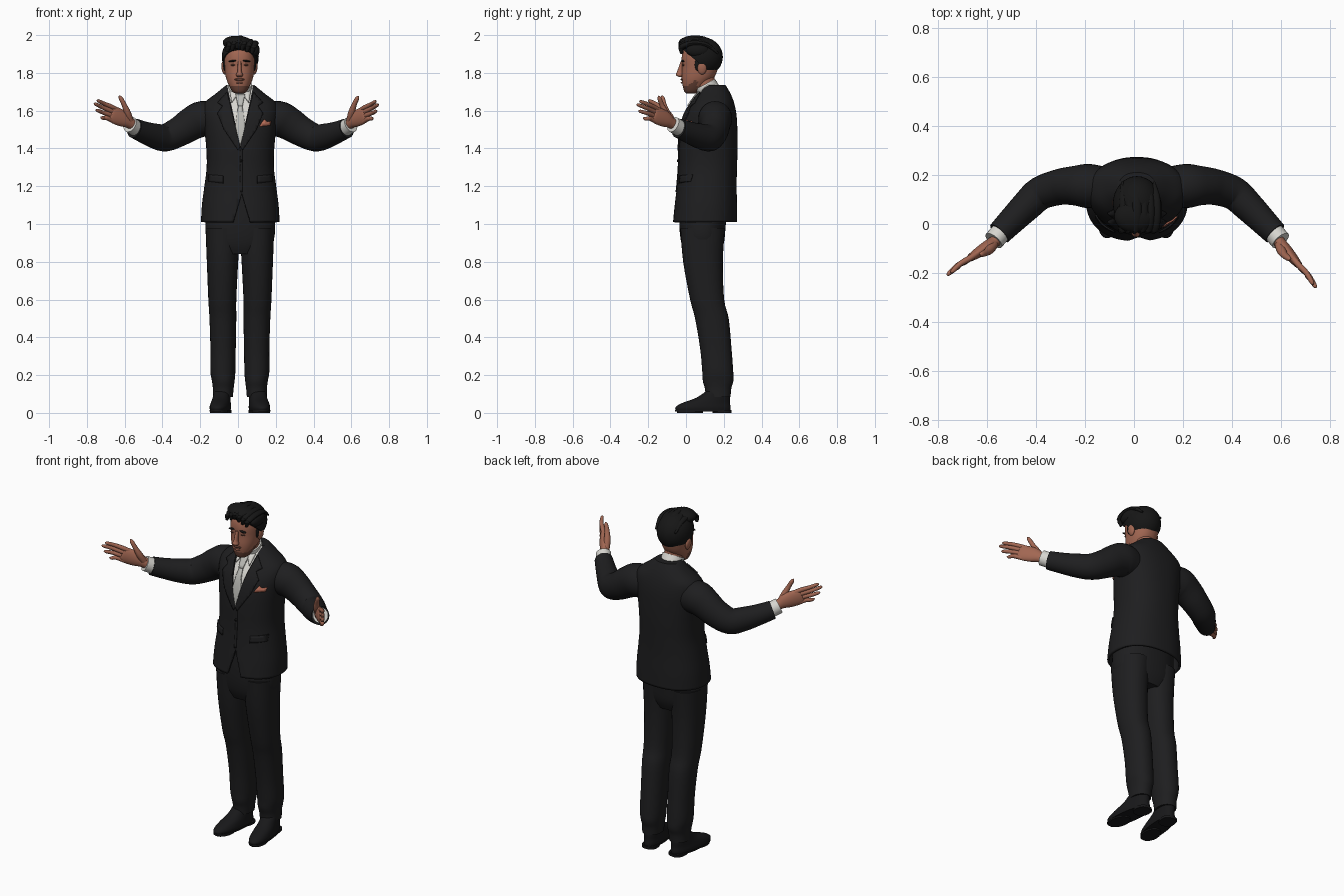
import bpy, bmesh, math
from mathutils import Vector, Matrix
from mathutils.bvhtree import BVHTree

if "Cube" in bpy.data.objects:
    bpy.data.objects.remove(bpy.data.objects["Cube"], do_unlink=True)
MID = 0.012
parts = []


def material(name, r, g, b):
    m = bpy.data.materials.new(name)
    m.use_nodes = True
    m.diffuse_color = (r, g, b, 1)
    bsdf = m.node_tree.nodes["Principled BSDF"]
    bsdf.inputs["Base Color"].default_value = (r, g, b, 1)
    bsdf.inputs["Roughness"].default_value = 0.8
    return m


SUIT = material("suit charcoal", .013, .013, .014)
HAIR = material("hair black", .008, .008, .008)
SHOE = material("shoe black", .009, .009, .01)
SKIN = material("skin", .36, .135, .085)
BEARD = material("stubble brown", .15, .06, .04)
SHIRT = material("shirt white", .68, .67, .63)
TIE = material("tie pale grey", .5, .5, .47)
SQUARE = material("pocket square coral", .5, .16, .1)


def finish(bm, name, *mats):
    mesh = bpy.data.meshes.new(name)
    bm.to_mesh(mesh)
    bm.free()
    ob = bpy.data.objects.new(name, mesh)
    bpy.context.collection.objects.link(ob)
    for m in mats:
        mesh.materials.append(m)
    parts.append(ob)
    return ob


def resample(secs, n):
    """Smooth curve through the sections."""
    out = []
    for i in range(len(secs) - 1):
        p = [secs[max(0, min(len(secs) - 1, i + k))] for k in (-1, 0, 1, 2)]
        for j in range(n):
            t = j / n
            out.append([(2 * b + (c - a) * t + (2*a - 5*b + 4*c - d) * t * t
                         + (3*b - a - 3*c + d) * t**3) / 2 for a, b, c, d in zip(*p)])
    return out + [list(secs[-1])]


def loft_bm(secs, up=None, e=2, seg=24, n=4, caps=(True, True)):
    """Rings of (x, y, z, half width, half depth); level rings unless up is given."""
    bm = bmesh.new()
    pts = resample(secs, n)
    rings = []
    for i, p in enumerate(pts):
        u, v = Vector((1, 0, 0)), Vector((0, 1, 0))
        if up is not None:
            t = Vector(pts[min(i + 1, len(pts) - 1)][:3]) - Vector(pts[max(i - 1, 0)][:3])
            u = t.cross(Vector(up)).normalized()
            v = u.cross(t).normalized()
        ring = []
        for k in range(seg):
            c, s = (f(2 * math.pi * k / seg) for f in (math.cos, math.sin))
            c, s = (math.copysign(abs(q) ** (2 / e), q) for q in (c, s))
            ring.append(bm.verts.new(Vector(p[:3]) + u * c * max(p[3], .001) + v * s * max(p[4], .001)))
        rings.append(ring)
    for a, b in zip(rings, rings[1:]):
        for k in range(seg):
            bm.faces.new((a[k], a[(k + 1) % seg], b[(k + 1) % seg], b[k]))
    for use, ring in zip(caps, (rings[0], rings[-1])):
        if use:
            bm.faces.new(ring)
    bmesh.ops.recalc_face_normals(bm, faces=bm.faces)
    return bm


def loft(name, secs, mat, **kw):
    return finish(loft_bm(secs, **kw), name, mat)


def ball(name, loc, radii, mat, cut=None, rot=0):
    bm = bmesh.new()
    mtx = Matrix.Translation(loc) @ Matrix.Rotation(rot, 4, 'Y') @ Matrix.Diagonal((*radii, 1))
    bmesh.ops.create_uvsphere(bm, u_segments=32, v_segments=20, radius=1, matrix=mtx)
    if cut:
        bmesh.ops.bisect_plane(bm, geom=bm.verts[:] + bm.edges[:] + bm.faces[:],
                               plane_co=cut[0], plane_no=cut[1], clear_inner=True)
        bmesh.ops.holes_fill(bm, edges=bm.edges[:])
    return finish(bm, name, mat)


def slice_front(bm, co, no):
    fs = [f for f in bm.faces if f.calc_center_median().y < .13]
    geom = fs + list({e for f in fs for e in f.edges}) + list({v for f in fs for v in f.verts})
    bmesh.ops.bisect_plane(bm, geom=geom, plane_co=co, plane_no=no)


# Jacket body, with a shirt opening cut at the chest and a cutaway at the hem
bm = loft_bm([(MID, y, z, a, b) for z, y, a, b in (
    (1.01, .10, .208, .17), (1.1, .105, .203, .165), (1.2, .11, .19, .158),
    (1.3, .115, .178, .155), (1.4, .118, .18, .155), (1.5, .122, .19, .15),
    (1.58, .13, .2, .137), (1.64, .142, .19, .113), (1.69, .15, .13, .086),
    (1.735, .15, .075, .06))], e=2.3, seg=64, n=5, caps=(False, True))
V_TIP, HEM_TIP = Vector((MID, 0, 1.41)), Vector((MID + .008, 0, 1.16))
for s in (-1, 1):
    slice_front(bm, V_TIP, (s * .29, 0, -.062))
    slice_front(bm, HEM_TIP, (s * .15, 0, .045))
gone = []
for f in bm.faces:
    c = f.calc_center_median()
    if c.y < .13 and abs(c.x - V_TIP.x) < (c.z - V_TIP.z) * .062 / .29:
        f.material_index = 1
    if c.y < .1 and abs(c.x - HEM_TIP.x) < (HEM_TIP.z - c.z) * .3:
        gone.append(f)
bmesh.ops.delete(bm, geom=gone, context='FACES')
jacket = finish(bm, "jacket", SUIT, SHIRT)
surface = BVHTree.FromPolygons([v.co.copy() for v in jacket.data.vertices],
                               [tuple(p.vertices) for p in jacket.data.polygons])
solid = jacket.modifiers.new("cloth", 'SOLIDIFY')
solid.thickness = .012


def plate(name, outline, mat, lift=.006, side=1):
    """Thin piece of cloth laid on the jacket front from an (x, z) outline."""
    bm = bmesh.new()
    bm.faces.new([bm.verts.new((MID + side * x, 0, z)) for x, z in outline])
    for axis in (0, 2):
        lo, hi = (f(v.co[axis] for v in bm.verts) for f in (min, max))
        no = Vector((axis == 0, 0, axis == 2))
        for k in range(1, int((hi - lo) / .015) + 1):
            bmesh.ops.bisect_plane(bm, geom=bm.verts[:] + bm.edges[:] + bm.faces[:],
                                   plane_co=no * (lo + k * .015), plane_no=no)
    bmesh.ops.triangulate(bm, faces=bm.faces[:])
    for f in bm.faces:
        if f.normal.y > 0:
            f.normal_flip()
    for v in bm.verts:
        hit, normal, *_ = surface.ray_cast(Vector((v.co.x, -1, v.co.z)), Vector((0, 1, 0)))
        if hit:
            v.co = hit + normal * lift * (1 if normal.y < 0 else -1)
    ob = finish(bm, name, mat)
    mod = ob.modifiers.new("thickness", 'SOLIDIFY')
    mod.thickness = .008


# Jacket front details, shirt collar wings, tie
for s, label in ((-1, "right"), (1, "left")):
    plate(label + "_lapel", [(.068, 1.695), (.118, 1.64), (.092, 1.622), (.118, 1.585),
                             (.085, 1.5), (.012, 1.39), (0, 1.41)], SUIT, .008, s)
    plate(label + "_pocket_flap", [(.09, 1.255), (.165, 1.262), (.165, 1.225), (.09, 1.215)], SUIT, .006, s)
    plate(label + "_collar_wing", [(.008, 1.69), (.055, 1.7), (.045, 1.64)], SHIRT, .009, s)
plate("front_overlap", [(0, 1.41), (.012, 1.41), (.012, 1.17), (0, 1.17)], SUIT, .004)
plate("tie_blade", [(-.01, 1.63), (.01, 1.63), (.03, 1.49), (0, 1.42), (-.03, 1.49)], TIE, .007)
plate("tie_knot", [(-.024, 1.68), (.024, 1.68), (.012, 1.62), (-.012, 1.62)], TIE, .012)
plate("pocket_square", [(.1, 1.515), (.155, 1.522), (.16, 1.545), (.14, 1.54), (.125, 1.553), (.11, 1.532)], SQUARE)
plate("button", [(.006 + .008 * math.cos(k), 1.335 + .008 * math.sin(k)) for k in range(6)], HAIR, .009)
loft("shirt_collar", [(MID, .137, 1.665, .07, .068), (MID, .118, 1.705, .066, .064),
                      (MID, .1, 1.74, .062, .06)], SHIRT, up=(0, 1, 0))
loft("neck", [(MID, .125, 1.65, .054, .055), (MID, .1, 1.74, .053, .055), (MID, .09, 1.8, .053, .06)], SKIN)

# Head, with stubble on the jaw
bm = loft_bm([(MID - .004, y, z, a, b) for z, y, a, b in (
    (1.69, .03, .02, .025), (1.702, .033, .038, .042), (1.74, .047, .059, .066),
    (1.78, .064, .073, .087), (1.83, .075, .08, .096), (1.88, .08, .083, .103),
    (1.92, .085, .078, .098), (1.95, .09, .06, .072), (1.965, .09, .02, .03))],
    e=2.2, seg=40, n=5)
for f in bm.faces:
    c = f.calc_center_median()
    f.material_index = int(c.z < 1.735 + max(0, c.y - .01) * .7 and -.1 < c.y < .06)
finish(bm, "head", SKIN, BEARD)
loft("nose", [(MID - .004, -.03, 1.778, .012, .008), (MID - .004, -.034, 1.79, .018, .02),
              (MID - .004, -.03, 1.81, .011, .016), (MID - .004, -.02, 1.86, .009, .009)], SKIN, seg=16)
ball("lower_lip", (MID - .004, -.021, 1.748), (.019, .007, .005), SKIN)
ball("moustache", (MID - .004, -.021, 1.765), (.027, .007, .006), BEARD)
for s, label in ((-1, "right"), (1, "left")):
    x = MID - .004
    ball(label + "_eye", (x + s * .034, -.014, 1.842), (.014, .006, .005), BEARD)
    ball(label + "_eyebrow", (x + s * .036, -.017, 1.863), (.022, .009, .005), HAIR, rot=s * .12)
    ball(label + "_ear", (x + s * .083, .085, 1.825), (.012, .024, .034), SKIN, rot=s * .15)
    ball(label + "_sideburn", (x + s * .077, .062, 1.845), (.01, .016, .035), HAIR)

# Hair cap, raised front and swept locks
ball("hair_cap", (MID, .083, 1.885), (.098, .112, .105), HAIR, cut=((0, 0, 1.91), (0, .85, 1)))
ball("hair_quiff", (MID - .008, .03, 1.954), (.085, .066, .042), HAIR, rot=.1)
for k in range(6):
    x = MID - .06 + k * .026
    drop = .018 * abs(k - 2) / 2
    loft(f"hair_lock_{k + 1}", [(x - .01, -.022, 1.93 - drop, .008, .008), (x, -.022, 1.965 - drop, .018, .014),
                               (x + .008, .035, 1.984 - drop, .02, .014), (x + .006, .11, 1.975 - drop, .018, .012),
                               (x, .17, 1.93 - drop, .005, .005)], HAIR, up=(0, .3, 1), seg=12)
ball("hair_side_wave", (MID + .077, .06, 1.92), (.026, .06, .036), HAIR)

# Hips, legs and shoes
loft("hips", [(MID, .088, .84, .12, .09), (MID, .088, .9, .172, .113), (MID, .088, 1.0, .184, .123),
              (MID, .1, 1.18, .165, .13)], SUIT, e=2.3, seg=40)
for s, label in ((-1, "right"), (1, "left")):
    def leg(x, y, z, a, b):
        return (.01 + s * x, y, z, a, b)

    loft(label + "_trouser_leg", [leg(*p) for p in (
        (.09, .088, .98, .092, .118), (.092, .09, .8, .083, .105), (.093, .112, .6, .074, .09),
        (.09, .137, .5, .071, .089), (.089, .158, .34, .067, .083), (.09, .168, .22, .066, .082),
        (.088, .17, .17, .06, .081), (.088, .17, .13, .055, .07), (.09, .17, .085, .053, .066))],
        SUIT, e=2.2, seg=32)
    shoe = [loft(label + "_shoe", [leg(.093, y, z, a, b) for y, z, a, b in (
        (.09, .012, .05, .145), (.089, .03, .053, .147), (.105, .052, .05, .128),
        (.143, .08, .046, .09), (.168, .115, .044, .062))], SHOE, e=2.2, seg=36),
        loft(label + "_sole", [leg(.093, .09, z, .054, .15) for z in (.008, .016)], SHOE, e=2.2, seg=36, n=1),
        loft(label + "_heel", [leg(.093, .19, z, .045, .05) for z in (0, .014)], SHOE, e=2.6, n=1),
        loft(label + "_tread", [leg(.093, .02, z, .046, .07) for z in (0, .012)], SHOE, n=1)]
    pivot = Matrix.Translation((.01 + s * .09, .17, 0))
    for ob in shoe:
        ob.data.transform(pivot @ Matrix.Rotation(s * .13, 4, 'Z') @ pivot.inverted())

# Arms, cuffs and open hands
for s, label, aim in ((-1, "right", (-.2, -.135, .105)), (1, "left", (.165, -.195, .105))):
    def arm(x, y, z, a, b):
        return (.013 + s * x, y, z, a, b)

    loft(label + "_sleeve", [arm(*p) for p in (
        (.12, .15, 1.55, .08, .085), (.2, .155, 1.556, .09, .095), (.26, .156, 1.53, .08, .088),
        (.32, .15, 1.492, .073, .08), (.395, .125, 1.457, .068, .073), (.45, .075, 1.465, .063, .067),
        (.51, .015, 1.485, .056, .058), (.562, -.038, 1.507, .05, .052))], SUIT, up=(0, 0, 1), seg=28)
    loft(label + "_shirt_cuff", [arm(.545, -.022, 1.5, .042, .044), arm(.585, -.068, 1.527, .042, .043)],
         SHIRT, up=(0, 0, 1))
    wrist = Vector(arm(.572, -.065, 1.528, 0, 0)[:3])
    d = Vector(aim).normalized()
    w = (Vector((0, 0, 1)) - d * d.z).normalized()
    n = Vector((0, -1, 0)) - d * -d.y
    n = (n - w * n.dot(w)).normalized()

    def hand(along, across, out, thick, wide):
        return (*(wrist + d * along + w * across + n * out), thick, wide)

    loft(label + "_palm", [hand(*p) for p in (
        (-.02, 0, 0, .026, .03), (.02, 0, 0, .024, .03), (.06, .003, 0, .024, .042),
        (.11, 0, 0, .02, .046), (.145, -.004, 0, .014, .042), (.152, -.004, 0, .006, .034))], SKIN, up=w)
    fingers = (("index", .032, .262, .026), ("middle", .01, .272, .003),
               ("ring", -.012, .248, -.023), ("little", -.034, .205, -.047))
    for name, base, tip, end in fingers:
        mid = (base + end) / 2
        loft(f"{label}_{name}_finger", [hand(*p) for p in (
            (.12, base, 0, .012, .012), (.16, base, 0, .0125, .0125),
            ((.15 + tip) / 2, mid, -.003, .011, .011), (tip - .012, end, .004, .009, .009),
            (tip, end, .006, .003, .003))], SKIN, up=w, seg=12)
    loft(label + "_thumb", [hand(*p) for p in (
        (.025, .01, .008, .018, .018), (.065, .04, .016, .018, .019), (.1, .068, .018, .013, .014),
        (.132, .093, .014, .011, .011), (.145, .102, .012, .003, .003))], SKIN, up=n, seg=14)

# Smooth shading with crisp edges
for ob in bpy.context.selected_objects:
    ob.select_set(False)
for ob in parts:
    ob.select_set(True)
bpy.context.view_layer.objects.active = parts[0]
bpy.ops.object.shade_smooth_by_angle(angle=math.radians(40))
